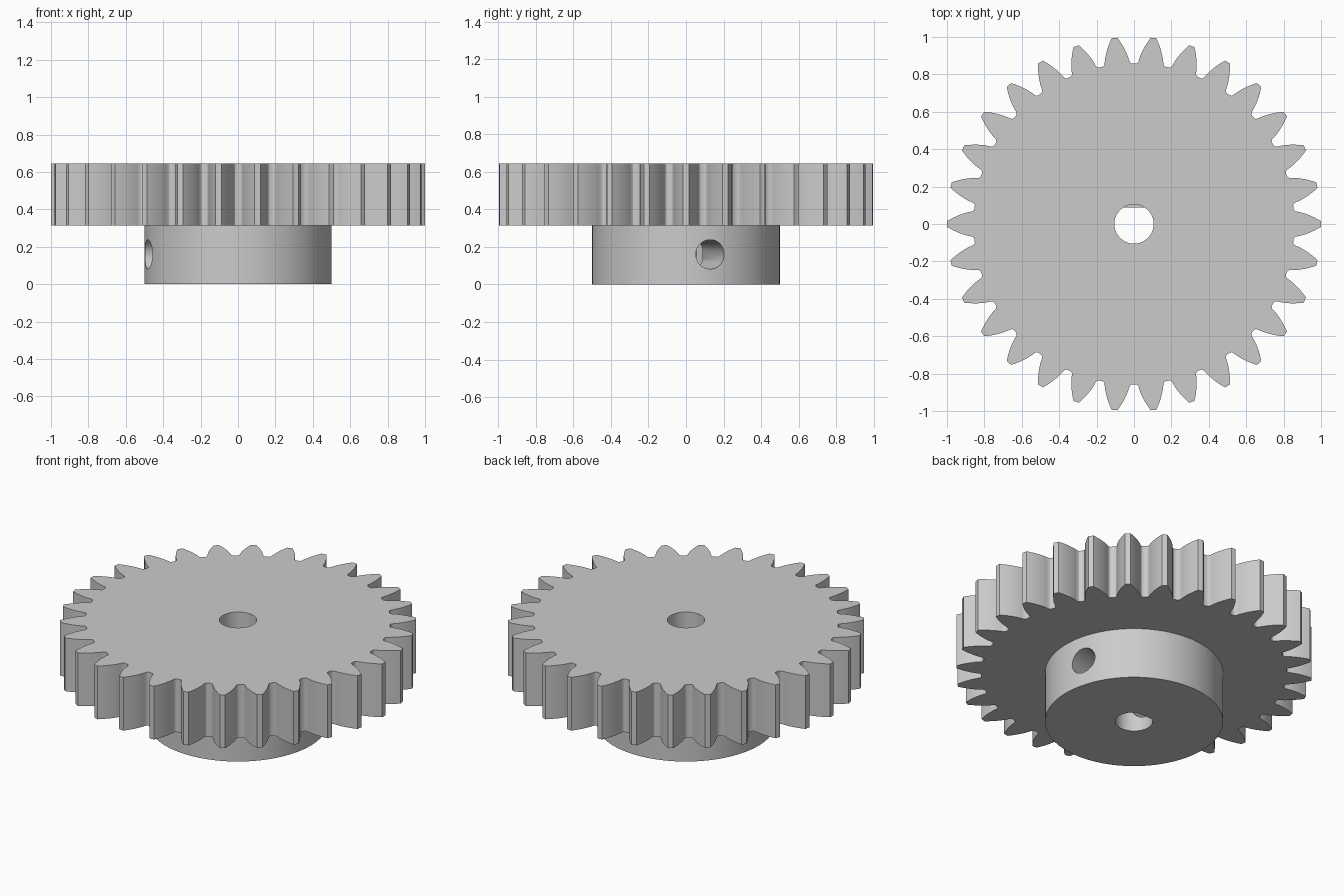
import bpy, bmesh, math
from mathutils import Matrix

old = bpy.data.objects.get("Cube")
if old:
    bpy.data.objects.remove(old, do_unlink=True)

TEETH = 30
TIP_R = 1.0
PITCH_R = TIP_R * TEETH / (TEETH + 2)
ROOT_R = 0.857
PRESSURE = math.radians(25)
BORE_R = 0.105
HUB_R = 0.5
HUB_TOP = 0.315
GEAR_TOP = 0.645

# One flat colour for the whole part
steel = bpy.data.materials.new("plain_grey")
steel.use_nodes = True
grey = (0.6, 0.6, 0.6, 1.0)
steel.diffuse_color = grey
steel.node_tree.nodes["Principled BSDF"].inputs["Base Color"].default_value = grey


def polar(r, a):
    return (r * math.cos(a), r * math.sin(a))


def circle(r, n):
    return [polar(r, math.tau * i / n) for i in range(n)]


def prism(name, outline, z0, z1, matrix=Matrix()):
    """Extrude a closed outline from z0 to z1."""
    bm = bmesh.new()
    face = bm.faces.new([bm.verts.new((x, y, z0)) for x, y in outline])
    ext = bmesh.ops.extrude_face_region(bm, geom=[face])
    top = [v for v in ext["geom"] if isinstance(v, bmesh.types.BMVert)]
    bmesh.ops.translate(bm, verts=top, vec=(0, 0, z1 - z0))
    bmesh.ops.recalc_face_normals(bm, faces=bm.faces)
    bm.transform(matrix)
    mesh = bpy.data.meshes.new(name)
    bm.to_mesh(mesh)
    bm.free()
    mesh.materials.append(steel)
    obj = bpy.data.objects.new(name, mesh)
    bpy.context.collection.objects.link(obj)
    return obj


def activate(obj):
    bpy.ops.object.select_all(action="DESELECT")
    obj.select_set(True)
    bpy.context.view_layer.objects.active = obj


def cut(obj, cutter):
    """Subtract the cutter, then discard it."""
    cutter.hide_render = True
    mod = obj.modifiers.new("cut", "BOOLEAN")
    mod.operation = "DIFFERENCE"
    mod.solver = "EXACT"
    mod.object = cutter
    activate(obj)
    bpy.ops.object.modifier_apply(modifier=mod.name)
    bpy.data.objects.remove(cutter, do_unlink=True)


# Involute tooth: half angle of the tooth at a given radius
def involute(angle):
    return math.tan(angle) - angle


def half_tooth(r):
    base = PITCH_R * math.cos(PRESSURE)
    roll = math.acos(min(1.0, base / r))
    return math.pi / (2 * TEETH) + involute(PRESSURE) - involute(roll) - 0.002


# Half profile from root to tip, with a small rounded root corner
flank = [(ROOT_R, half_tooth(ROOT_R) + 0.013),
         (ROOT_R + 0.003, half_tooth(ROOT_R) + 0.005)]
steps = 8
start = ROOT_R + 0.011
for i in range(steps + 1):
    r = start + (TIP_R - start) * i / steps
    flank.append((r, half_tooth(r)))

outline = []
for t in range(TEETH):
    mid = math.tau * t / TEETH
    outline += [polar(r, mid - a) for r, a in flank]
    outline += [polar(r, mid + a) for r, a in reversed(flank)]

# Toothed wheel with a round bore
gear = prism("toothed_wheel", outline, HUB_TOP, GEAR_TOP)
cut(gear, prism("bore_cutter", circle(BORE_R, 64), 0.2, 0.8))

# Hub with a bore flattened on the back side
hub = prism("hub", circle(HUB_R, 128), 0.0, HUB_TOP)
d_shape = [(x, y) for x, y in circle(BORE_R, 64) if y < 0.09]
cut(hub, prism("flat_bore_cutter", d_shape, -0.1, 0.5))

# Cross hole through the hub, turned from the x axis
turn = (Matrix.Translation((0, 0, 0.16))
        @ Matrix.Rotation(math.radians(15), 4, "Z")
        @ Matrix.Rotation(math.radians(90), 4, "Y"))
cut(hub, prism("cross_hole_cutter", circle(0.078, 48), -0.7, 0.7, turn))

for part in (gear, hub):
    activate(part)
    bpy.ops.object.shade_smooth_by_angle(angle=math.radians(25))
